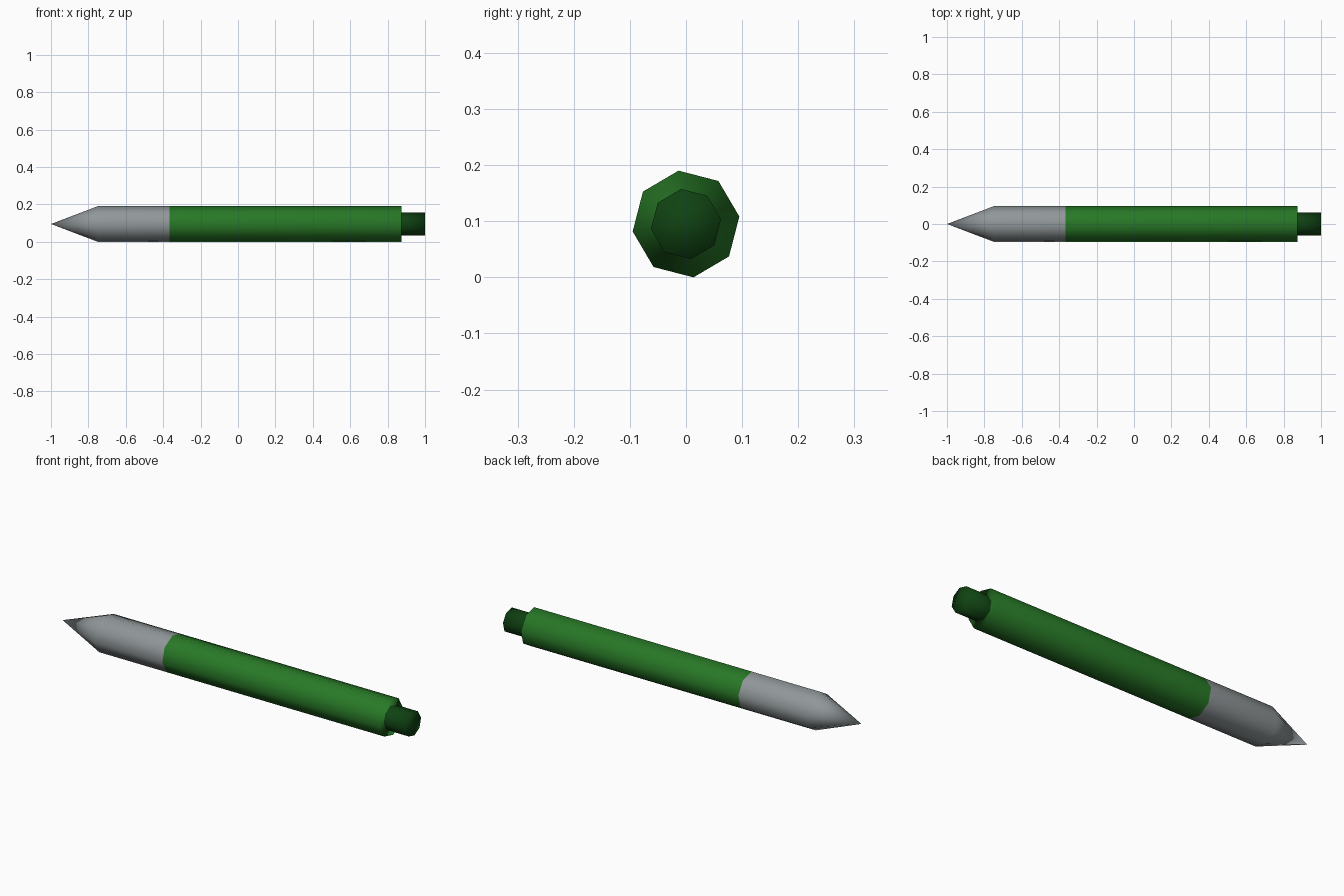
import bpy
import bmesh
from math import cos, sin, radians

SIDES = 8
PHASE = radians(8)
AXIS_Z = 0.095
BODY_R = 0.096
KNOB_R = 0.063

cube = bpy.data.objects.get("Cube")
if cube:
    bpy.data.objects.remove(cube, do_unlink=True)


def material(name, rgb):
    mat = bpy.data.materials.new(name)
    mat.use_nodes = True
    mat.diffuse_color = (*rgb, 1)
    mat.node_tree.nodes["Principled BSDF"].inputs["Base Color"].default_value = (*rgb, 1)
    return mat


def octagonal_part(name, profile, mat, cap_end=False):
    """Join octagonal rings along x; a zero radius makes a point."""
    bm = bmesh.new()
    rings = []
    for x, r in profile:
        count = SIDES if r else 1
        angles = [PHASE + radians(360 / SIDES) * i for i in range(count)]
        rings.append([bm.verts.new((x, r * cos(a), AXIS_Z + r * sin(a))) for a in angles])
    for a, b in zip(rings, rings[1:]):
        for i in range(SIDES):
            j = (i + 1) % SIDES
            if len(a) == 1:
                bm.faces.new((a[0], b[i], b[j]))
            else:
                bm.faces.new((a[i], b[i], b[j], a[j]))
    if cap_end:
        bm.faces.new(rings[-1])
    bmesh.ops.recalc_face_normals(bm, faces=bm.faces)
    for face in bm.faces:
        face.smooth = True
    mesh = bpy.data.meshes.new(name)
    bm.to_mesh(mesh)
    bm.free()
    mesh.materials.append(mat)
    obj = bpy.data.objects.new(name, mesh)
    bpy.context.collection.objects.link(obj)
    # Large faces dominate the soft shading
    obj.modifiers.new("soft_shading", "WEIGHTED_NORMAL").mode = "FACE_AREA"
    return obj


grey = material("metal grey", (0.28, 0.31, 0.32))
green = material("barrel green", (0.021, 0.19, 0.02))
dark_green = material("dark green", (0.005, 0.055, 0.006))

# Pointed tip and grip sleeve
octagonal_part("pointed_tip", [(-1, 0), (-0.75, BODY_R), (-0.365, BODY_R)], grey)
# Long barrel with flat shoulder
octagonal_part("barrel", [(-0.365, BODY_R), (0.875, BODY_R)], green, cap_end=True)
# Push button at the end
octagonal_part("push_button", [(0.875, KNOB_R), (1, KNOB_R)], dark_green, cap_end=True)
